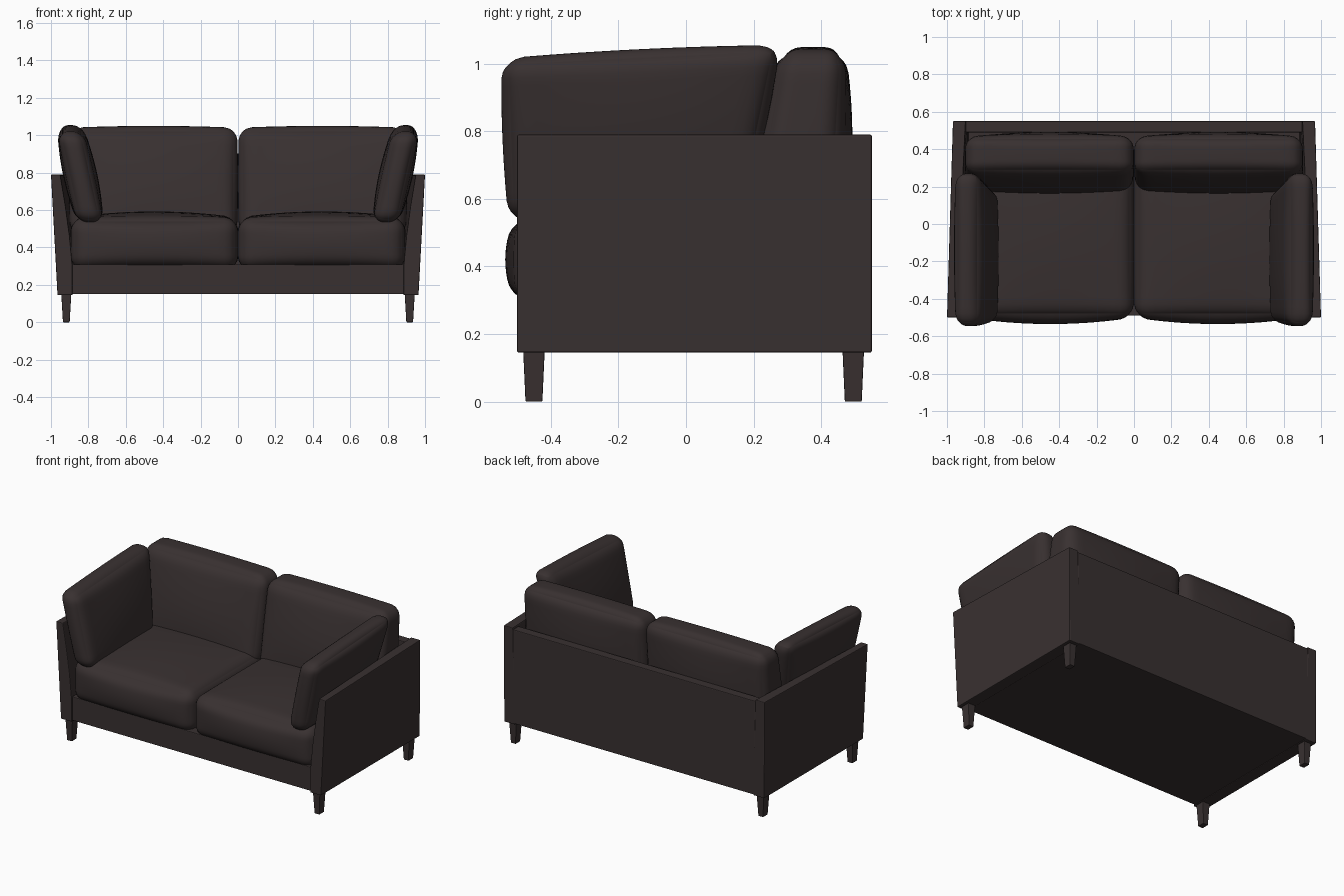
import bpy
import bmesh
from math import sin, pi
from mathutils import Vector

cube = bpy.data.objects.get("Cube")
if cube:
    bpy.data.objects.remove(cube, do_unlink=True)

fabric = bpy.data.materials.new("dark brown upholstery")
fabric.use_nodes = True
COLOUR = (0.040, 0.030, 0.030, 1)
fabric.diffuse_color = COLOUR
fabric.node_tree.nodes["Principled BSDF"].inputs["Base Color"].default_value = COLOUR


def finish(name, bm, smooth=False, bevel=0):
    bmesh.ops.recalc_face_normals(bm, faces=bm.faces)
    for face in bm.faces:
        face.smooth = smooth
    mesh = bpy.data.meshes.new(name)
    bm.to_mesh(mesh)
    bm.free()
    mesh.materials.append(fabric)
    obj = bpy.data.objects.new(name, mesh)
    bpy.context.collection.objects.link(obj)
    if bevel:
        mod = obj.modifiers.new("soft edges", "BEVEL")
        mod.width, mod.segments = bevel, 2
        mod.limit_method, mod.angle_limit = "ANGLE", 0.6


def loft(name, first, last, bevel=0.005):
    """Solid between two matching outlines."""
    bm = bmesh.new()
    a = [bm.verts.new(p) for p in first]
    b = [bm.verts.new(p) for p in last]
    bm.faces.new(a)
    bm.faces.new(b)
    for i in range(len(a)):
        j = (i + 1) % len(a)
        bm.faces.new((a[i], a[j], b[j], b[i]))
    finish(name, bm, bevel=bevel)


def rect(cx, cy, hx, hy, z):
    return [(cx + i * hx, cy + j * hy, z) for i, j in ((-1, -1), (1, -1), (1, 1), (-1, 1))]


def cushion(name, half, radius, bulge, shape):
    """Rounded, bulging box; shape(p, n) places each local point p, n is its -1..1 position."""
    bm = bmesh.new()
    bmesh.ops.create_cube(bm, size=2)
    bmesh.ops.subdivide_edges(bm, edges=bm.edges[:], cuts=21, use_grid_fill=True)
    for v in bm.verts:
        n = [sin(c * pi / 2) for c in v.co]
        full = Vector([n[i] * half[i] for i in range(3)])
        core = Vector([max(radius - half[i], min(half[i] - radius, full[i])) for i in range(3)])
        p = core + (full - core).normalized() * radius
        for i in range(3):
            j, k = (i + 1) % 3, (i + 2) % 3
            p[i] += n[i] * bulge[i] * (1 - n[j] ** 2) * (1 - n[k] ** 2)
        v.co = shape(p, n)
    finish(name, bm, smooth=True)


# Frame: base with front rail, and back panel
loft("base", rect(0, 0.01, 0.89, 0.50, 0.15), rect(0, 0.01, 0.89, 0.50, 0.31))
loft("back_panel", rect(0, 0.52, 0.90, 0.03, 0.15), rect(0, 0.52, 0.90, 0.03, 0.78))

# Arm outlines (x, z): flared at the front, upright at the back
ARM_FRONT = ((0.965, 0.145), (1.0, 0.79), (0.95, 0.79), (0.922, 0.62), (0.90, 0.46), (0.885, 0.30), (0.885, 0.145))
ARM_BACK = ((0.965, 0.145), (0.968, 0.79), (0.90, 0.79), (0.895, 0.62), (0.89, 0.46), (0.885, 0.30), (0.885, 0.145))

for side, s in (("left", 1), ("right", -1)):
    loft(side + "_arm", [(s * x, -0.50, z) for x, z in ARM_FRONT],
         [(s * x, 0.55, z) for x, z in ARM_BACK])

    # Tapered legs
    for end, y in (("front", -0.45), ("back", 0.495)):
        loft(f"{side}_{end}_leg", rect(s * 0.918, y, 0.018, 0.025, 0),
             rect(s * 0.918, y, 0.027, 0.032, 0.155), bevel=0.003)

    # Seat cushion
    def seat(p, n):
        return Vector((s * 0.447 + p.x, -0.05 + p.y, 0.42 + p.z))
    cushion(side + "_seat_cushion", (0.445, 0.45, 0.14), 0.075, (0.005, 0.035, 0.033), seat)

    # Leaning back cushion, thinner towards the top
    def back(p, n):
        return Vector((s * 0.452 + p.x, 0.34 + 0.12 * p.z + p.y * (1 - 0.18 * n[2]), 0.755 + p.z))
    cushion(side + "_back_cushion", (0.447, 0.12, 0.285), 0.07, (0.005, 0.032, 0.01), back)

    # Side pillow leaning on the arm, higher towards the back
    def pillow(p, n):
        x = s * (0.843 + 0.21 * p.z) + p.x
        y = -0.155 + 0.0225 * n[2] + p.y * (1 + 0.085 * n[2])
        return Vector((x, y, 0.785 + p.z + 0.01 * n[1] * (1 + n[2])))
    cushion(side + "_side_pillow", (0.07, 0.38, 0.25), 0.062, (0.022, 0.008, 0.008), pillow)
